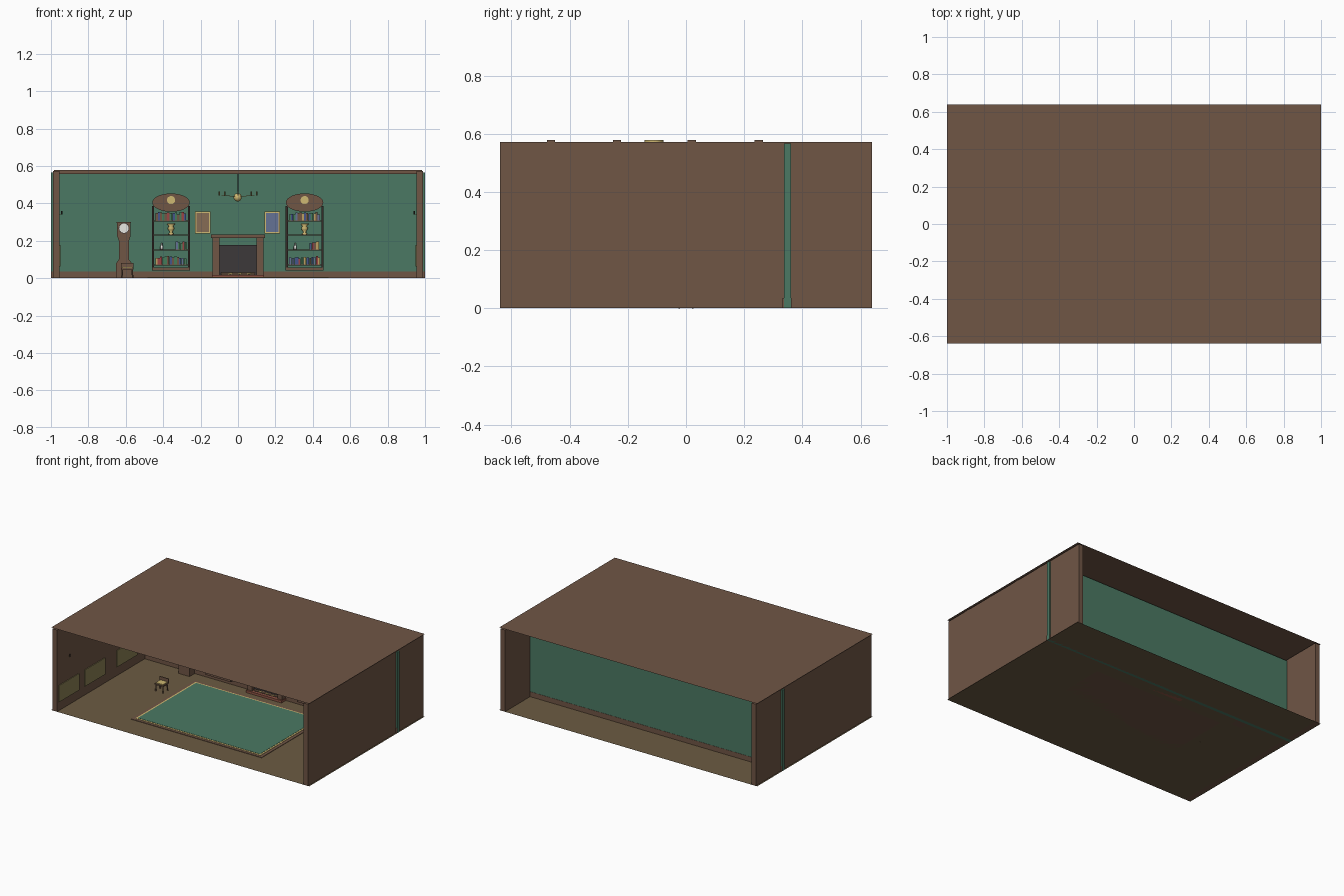
import bpy, bmesh, math, random
from mathutils import Matrix, Vector

if "Cube" in bpy.data.objects:
    bpy.data.objects.remove(bpy.data.objects["Cube"])

random.seed(4)
MATS = {}
COLORS = {
    "brown": (0.16, 0.092, 0.06), "dark": (0.035, 0.025, 0.022), "green": (0.07, 0.19, 0.125),
    "floor": (0.15, 0.105, 0.055), "gold": (0.62, 0.48, 0.17), "olive": (0.26, 0.22, 0.09),
    "brick": (0.27, 0.09, 0.06), "char": (0.045, 0.04, 0.042), "white": (0.8, 0.8, 0.76),
    "blue": (0.13, 0.17, 0.3), "tan": (0.24, 0.15, 0.09), "red": (0.32, 0.06, 0.06),
    "navy": (0.06, 0.09, 0.26), "leaf": (0.06, 0.2, 0.1), "ochre": (0.5, 0.35, 0.12),
}


def finish(name, bm, color, smooth=False):
    me = bpy.data.meshes.new(name)
    bmesh.ops.recalc_face_normals(bm, faces=bm.faces)
    for f in bm.faces:
        f.smooth = smooth
    bm.to_mesh(me)
    bm.free()
    if color not in MATS:
        m = bpy.data.materials.new(color)
        m.diffuse_color = (*COLORS[color], 1)
        m.use_nodes = True
        m.node_tree.nodes["Principled BSDF"].inputs["Base Color"].default_value = m.diffuse_color
        MATS[color] = m
    me.materials.append(MATS[color])
    ob = bpy.data.objects.new(name, me)
    bpy.context.collection.objects.link(ob)
    return ob


def box(name, x, y, z, color):
    """Box from (min, max) pairs."""
    bm = bmesh.new()
    size = [p[1] - p[0] for p in (x, y, z)]
    mid = [(p[0] + p[1]) / 2 for p in (x, y, z)]
    bmesh.ops.create_cube(bm, size=1, matrix=Matrix.Translation(mid) @ Matrix.Diagonal((*size, 1)))
    return finish(name, bm, color)


def plane(name, x, y, z, color):
    bm = bmesh.new()
    bm.faces.new([bm.verts.new((a, b, z)) for a, b in
                  ((x[0], y[0]), (x[1], y[0]), (x[1], y[1]), (x[0], y[1]))])
    return finish(name, bm, color)


def rod(name, a, b, r, color, seg=12, scale=(1, 1, 1)):
    """Cylinder between two points; scale stretches its cross-section."""
    a, b = Vector(a), Vector(b)
    d = b - a
    m = Matrix.Translation((a + b) / 2) @ Matrix.Diagonal((*scale, 1)) @ d.to_track_quat('Z', 'Y').to_matrix().to_4x4()
    bm = bmesh.new()
    bmesh.ops.create_cone(bm, cap_ends=True, segments=seg, radius1=r, radius2=r, depth=d.length, matrix=m)
    return finish(name, bm, color)


def lathe(name, profile, loc, color, seg=16):
    bm = bmesh.new()
    vs = [bm.verts.new((r, 0, z)) for r, z in profile]
    es = [bm.edges.new(p) for p in zip(vs, vs[1:])]
    bmesh.ops.spin(bm, geom=vs + es, cent=(0, 0, 0), axis=(0, 0, 1), angle=2 * math.pi, steps=seg)
    bmesh.ops.remove_doubles(bm, verts=bm.verts, dist=1e-5)
    bmesh.ops.translate(bm, verts=bm.verts, vec=loc)
    return finish(name, bm, color, True)


# Room shell
WALL = 0.337
plane("floor", (-1, 1), (-0.64, 0.64), 0.0, "floor")
plane("ceiling", (-1, 1), (-0.64, 0.64), 0.579, "brown")
box("back_wall", (-1, 1), (WALL, 0.361), (0.0, 0.566), "green")
box("baseboard", (-0.999, 0.999), (0.332, 0.3625), (0.0, 0.035), "brown")
for y in (-0.464, -0.237, 0.02, 0.25):
    box("ceiling_beam", (-0.985, 0.985), (y - 0.014, y + 0.014), (0.558, 0.578), "brown")

# Side walls with low panels and small lamps
for s in (-1, 1):
    box("side_wall", sorted((s * 0.955, s * 0.99)), (-0.64, 0.64), (0, 0.572), "brown")
    for y in (-0.513, -0.225, 0.13):
        box("wall_panel", sorted((s * 0.95, s * 0.956)), (y - 0.112, y + 0.112), (0.062, 0.178), "olive")
    rod("wall_lamp", (s * 0.943, -0.513, 0.34), (s * 0.943, -0.513, 0.358), 0.004, "dark", 8)
    rod("wall_lamp_arm", (s * 0.956, -0.513, 0.342), (s * 0.943, -0.513, 0.342), 0.002, "gold", 6)

# Rug in three layers
box("rug_border", (-0.507, 0.507), (-0.463, 0.243), (0, 0.003), "brown")
box("rug_trim", (-0.485, 0.485), (-0.443, 0.223), (0.002, 0.005), "gold")
box("rug_field", (-0.473, 0.473), (-0.432, 0.212), (0.004, 0.0065), "green")

# Ceiling lamp
CY = -0.11
rod("ceiling_rose", (0, CY, 0.571), (0, CY, 0.578), 0.032, "gold", 24)
rod("lamp_rod", (0, CY, 0.44), (0, CY, 0.572), 0.002, "dark", 8)
bm = bmesh.new()
bmesh.ops.create_uvsphere(bm, u_segments=16, v_segments=10, radius=0.022, matrix=Matrix.Translation((-0.002, CY, 0.432)))
finish("lamp_globe", bm, "gold", True)
for i in range(8):
    a = i * math.pi / 4
    x, y = 0.1 * math.cos(a), CY + 0.1 * math.sin(a)
    rod("lamp_arm", (0, CY, 0.436), (x, y, 0.442), 0.001, "gold", 5)
    rod("lamp_candle", (x, y, 0.441), (x, y, 0.462), 0.003, "olive", 8)

# Fireplace
box("hearth", (-0.138, 0.138), (0.285, WALL), (0, 0.016), "brick")
box("firebox", (-0.1, 0.1), (0.322, WALL), (0.014, 0.177), "char")
for s in (-1, 1):
    box("fireplace_pillar", sorted((s * 0.1, s * 0.135)), (0.297, WALL), (0.014, 0.216), "brown")
box("mantel", (-0.145, 0.145), (0.283, WALL), (0.215, 0.234), "brown")
for x in (-0.05, 0.0, 0.05):
    rod("log", (x - 0.04, 0.308, 0.022), (x + 0.04, 0.316, 0.022), 0.007, "tan", 8)
    rod("flame", (x, 0.306, 0.022), (x + 0.02, 0.303, 0.026), 0.004, "gold", 6)

# Framed pictures
for x, c in ((-0.188, "tan"), (0.183, "blue")):
    box("picture_frame", (x - 0.042, x + 0.042), (0.327, WALL), (0.24, 0.356), "gold")
    box("picture_canvas", (x - 0.034, x + 0.034), (0.324, 0.328), (0.248, 0.348), c)

# Bookcases with oval tops
FRONT = 0.29
SHELVES = (0.072, 0.152, 0.231, 0.307)


def books(x0, x1, z):
    x = x0
    while x < x1 - 0.008:
        w = random.uniform(0.009, 0.015)
        box("book", (x, min(x + w, x1)), (FRONT + 0.006, 0.33), (z, z + random.uniform(0.032, 0.044)),
            random.choice(("red", "navy", "leaf", "ochre", "blue", "brown")))
        x += w + 0.001


VASE = [(0, 0), (0.014, 0), (0.012, 0.007), (0.006, 0.013), (0.015, 0.025),
        (0.018, 0.035), (0.012, 0.045), (0.021, 0.056), (0.02, 0.058), (0, 0.05)]
for cx in (-0.358, 0.356):
    for s in (-1, 1):
        box("bookcase_post", sorted((cx + s * 0.09, cx + s * 0.101)), (FRONT, WALL), (0.04, 0.385), "dark")
    box("bookcase_base", (cx - 0.1, cx + 0.1), (FRONT - 0.003, WALL), (0.04, 0.058), "brown")
    for z in SHELVES:
        box("shelf", (cx - 0.091, cx + 0.091), (FRONT + 0.003, WALL), (z - 0.004, z + 0.002), "brown")
    rod("bookcase_oval_top", (cx, FRONT - 0.003, 0.404), (cx, WALL, 0.404), 0.1, "brown", 32, (1, 1, 0.49))
    rod("gold_medallion", (cx, FRONT - 0.009, 0.417), (cx, FRONT, 0.417), 0.022, "gold", 24)
    books(cx - 0.083, cx + 0.083, SHELVES[0] + 0.002)
    books(cx + 0.025, cx + 0.083, SHELVES[1] + 0.002)
    books(cx - 0.083, cx + 0.083, SHELVES[3] + 0.002)
    lathe("vase", VASE, (cx, 0.311, SHELVES[2] + 0.002), "gold")
    lathe("white_bottle", [(0, 0), (0.008, 0), (0.008, 0.016), (0.003, 0.024), (0.003, 0.034), (0, 0.034)],
          (cx - 0.05, 0.311, SHELVES[1] + 0.002), "white", 10)

# Tall clock: one outline extruded back, with trims and dial
KX = -0.61
half = [(0.042, 0), (0.042, 0.08), (0.027, 0.1), (0.027, 0.2), (0.036, 0.225), (0.036, 0.297)]
bm = bmesh.new()
pts = [(KX + w, z) for w, z in half] + [(KX - w, z) for w, z in reversed(half)]
face = bm.faces.new([bm.verts.new((x, 0.275, z)) for x, z in pts])
new = bmesh.ops.extrude_face_region(bm, geom=[face])["geom"]
bmesh.ops.translate(bm, verts=[v for v in new if isinstance(v, bmesh.types.BMVert)], vec=(0, WALL - 0.275, 0))
finish("clock_case", bm, "brown")
box("clock_cap", (KX - 0.039, KX + 0.039), (0.271, WALL), (0.294, 0.301), "brown")
rod("clock_rim", (KX, 0.271, 0.267), (KX, 0.277, 0.267), 0.028, "dark", 24)
rod("clock_dial", (KX, 0.268, 0.267), (KX, 0.274, 0.267), 0.025, "white", 24)

# Small chair on the floor
SX, SY = -0.592, 0.0
for sx in (-1, 1):
    for sy in (-1, 1):
        rod("chair_leg", (SX + sx * 0.029, SY + sy * 0.025, 0), (SX + sx * 0.026, SY + sy * 0.022, 0.05), 0.004, "brown", 8)
box("chair_seat", (SX - 0.034, SX + 0.034), (SY - 0.03, SY + 0.03), (0.046, 0.054), "brown")
box("chair_cushion", (SX - 0.028, SX + 0.028), (SY - 0.025, SY + 0.025), (0.053, 0.06), "gold")
box("chair_back", (SX - 0.034, SX + 0.034), (SY + 0.026, SY + 0.032), (0.05, 0.082), "brown")
